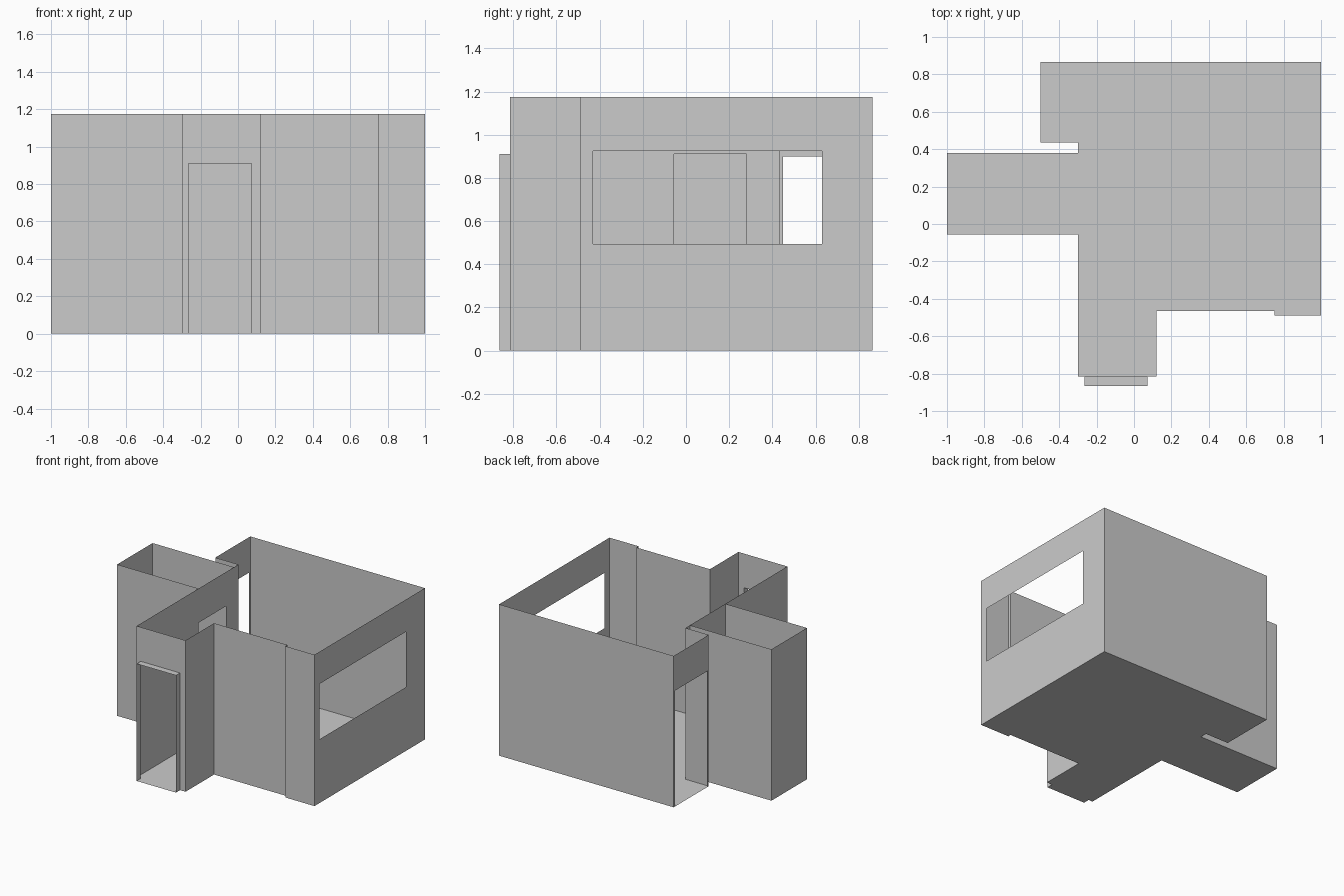
import bpy, bmesh

if "Cube" in bpy.data.objects:
    bpy.data.objects.remove(bpy.data.objects["Cube"])

H = 1.175        # wall height
DOOR = 0.91      # door height


def make_mesh(name, polys):
    """One object from a few flat polygons, sharing corners."""
    bm = bmesh.new()
    for poly in polys:
        bm.faces.new([bm.verts.new(p) for p in poly])
    bmesh.ops.remove_doubles(bm, verts=bm.verts, dist=1e-5)
    me = bpy.data.meshes.new(name)
    bm.to_mesh(me)
    bm.free()
    ob = bpy.data.objects.new(name, me)
    bpy.context.collection.objects.link(ob)
    return ob


def wall(name, a, b, opening=None, height=H):
    """Thin wall from a to b; opening = (start, end, bottom, top) as distances along the wall."""
    ax, ay = a
    bx, by = b
    length = ((bx - ax) ** 2 + (by - ay) ** 2) ** 0.5

    def rect(s0, s1, z0, z1):
        def pt(s, z):
            return (ax + (bx - ax) * s / length, ay + (by - ay) * s / length, z)
        return [pt(s0, z0), pt(s1, z0), pt(s1, z1), pt(s0, z1)]

    if opening is None:
        rects = [(0, length, 0, height)]
    else:
        s0, s1, z0, z1 = opening
        rects = [(0, s0, 0, height), (s1, length, 0, height),
                 (s0, s1, 0, z0), (s0, s1, z1, height)]
    polys = [rect(*r) for r in rects if r[1] - r[0] > 1e-4 and r[3] - r[2] > 1e-4]
    return make_mesh(name, polys)


# Floor following the whole plan, counter-clockwise
plan = [(1, -0.49), (1, 0.865), (-0.5, 0.865), (-0.5, 0.435), (-0.3, 0.435),
        (-0.3, 0.38), (-1, 0.38), (-1, -0.055), (-0.3, -0.055), (-0.3, -0.815),
        (-0.265, -0.815), (-0.265, -0.865), (0.073, -0.865), (0.073, -0.815),
        (0.12, -0.815), (0.12, -0.465), (0.75, -0.465), (0.75, -0.49)]
make_mesh("floor", [[(x, y, 0) for x, y in plan]])

# Main room walls
wall("window_wall", (1, -0.49), (1, 0.865), (0.06, 1.12, 0.495, 0.925))
wall("back_wall", (1, 0.865), (-0.5, 0.865))
wall("balcony_door_wall", (-0.5, 0.865), (-0.5, 0.435), (0.018, 0.415, 0, 0.9))
wall("niche_wall", (-0.5, 0.435), (-0.3, 0.435))
wall("side_room_door_wall", (-0.3, 0.435), (-0.3, -0.815), (0.155, 0.49, 0, DOOR))
wall("front_pier", (0.75, -0.49), (1, -0.49))
wall("front_pier_return", (0.75, -0.465), (0.75, -0.49))
wall("front_wall", (0.12, -0.465), (0.75, -0.465))

# Side room walls
wall("side_room_back", (-0.3, 0.38), (-1, 0.38))
wall("side_room_end", (-1, 0.38), (-1, -0.055))
wall("side_room_front", (-1, -0.055), (-0.3, -0.055))

# Entrance hall with its projecting door frame
wall("hall_side", (0.12, -0.815), (0.12, -0.465))
wall("entrance_wall", (-0.3, -0.815), (0.12, -0.815), (0.035, 0.373, 0, DOOR))
wall("entrance_jamb_left", (-0.265, -0.815), (-0.265, -0.865), height=DOOR)
wall("entrance_jamb_right", (0.073, -0.865), (0.073, -0.815), height=DOOR)
make_mesh("entrance_lintel", [[(-0.265, -0.865, DOOR), (0.073, -0.865, DOOR),
                               (0.073, -0.815, DOOR), (-0.265, -0.815, DOOR)]])
